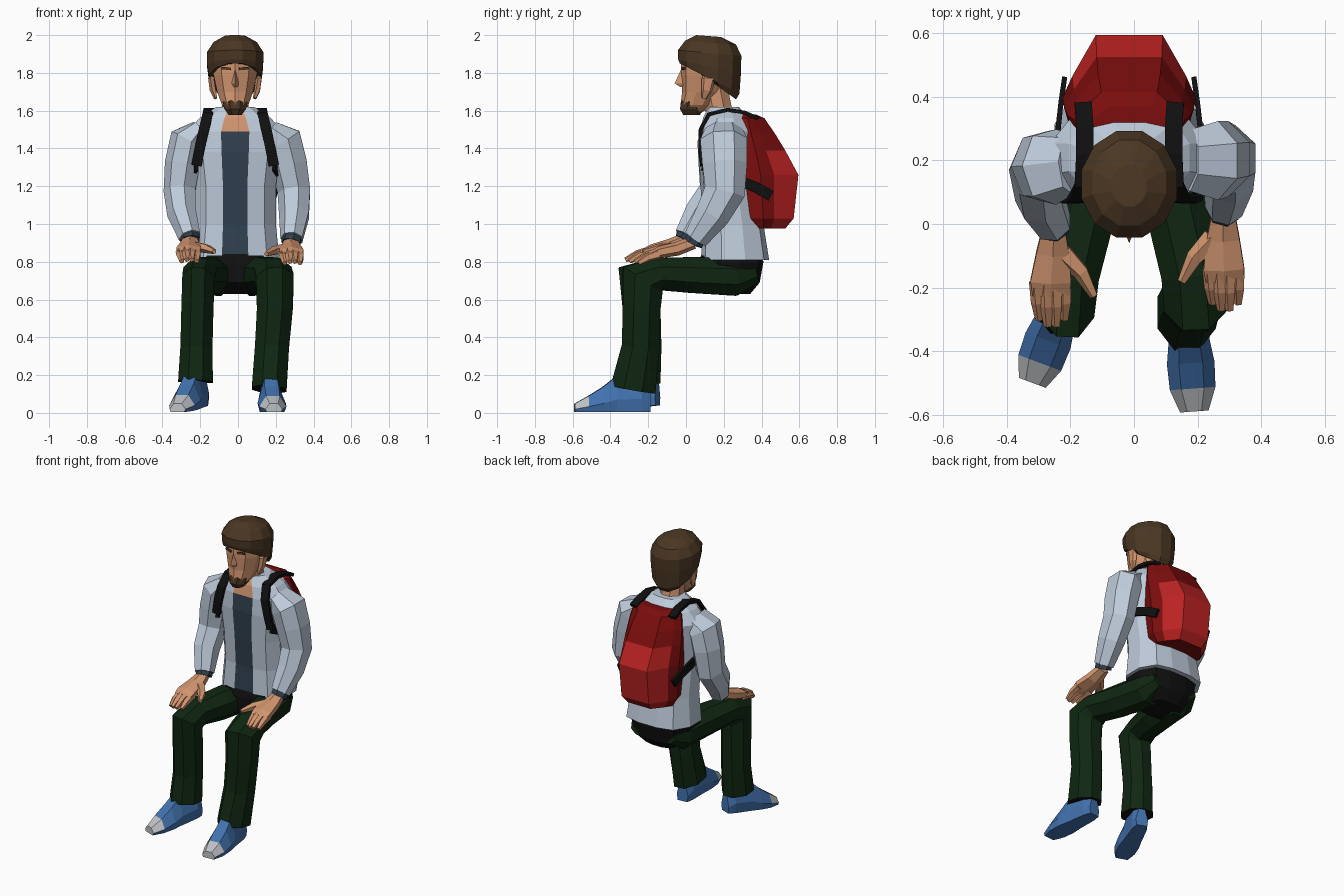
import bpy, bmesh, math
from mathutils import Vector as V

CX = -0.015  # body centre line


def mat(name, r, g, b):
    m = bpy.data.materials.new(name)
    m.diffuse_color = (r, g, b, 1)
    return m


JACKET = mat("pale blue grey", .52, .60, .71)
SKIN = mat("skin", .64, .30, .16)
BROWN = mat("hair brown", .07, .038, .017)
GREEN = mat("dark green", .005, .020, .006)
BLUE = mat("shoe blue", .055, .17, .43)
GREY = mat("toe grey", .52, .54, .56)
SLATE = mat("slate", .03, .052, .078)
BLACK = mat("black", .005, .005, .005)
DARK_RED = mat("dark red", .20, .004, .004)
RED = mat("red", .50, .016, .016)


def loft(name, rings, mats, rule=None):
    """Skin a list of equal point rings, cap both ends, colour faces by rule."""
    bm = bmesh.new()
    vs = [[bm.verts.new(p) for p in r] for r in rings]
    n = len(rings[0])
    for a, b in zip(vs, vs[1:]):
        for i in range(n):
            j = (i + 1) % n
            bm.faces.new((a[i], a[j], b[j], b[i]))
    bm.faces.new(vs[0])
    bm.faces.new(vs[-1])
    bmesh.ops.recalc_face_normals(bm, faces=bm.faces)
    bm.normal_update()
    if rule:
        for f in bm.faces:
            f.material_index = rule(f.calc_center_median(), f.normal)
    me = bpy.data.meshes.new(name)
    bm.to_mesh(me)
    bm.free()
    for m in mats:
        me.materials.append(m)
    ob = bpy.data.objects.new(name, me)
    bpy.context.collection.objects.link(ob)
    return ob


def ngon(n):
    k = 1 / math.cos(math.pi / n)
    return [(k * math.cos(2 * math.pi * (i + .5) / n), k * math.sin(2 * math.pi * (i + .5) / n)) for i in range(n)]


def tube(name, path, mats, n=8, side=(1, 0, 0), rule=None):
    """Loft along a path of (x, y, z, half width, half depth)."""
    pts = [V(p[:3]) for p in path]
    rings = []
    for i, p in enumerate(path):
        a, b = pts[max(i - 1, 0)], pts[min(i + 1, len(pts) - 1)]
        t = (b - pts[i]).normalized() + (pts[i] - a).normalized()
        t.normalize()
        u = V(side) - t * t.dot(V(side))
        u.normalize()
        w = t.cross(u)
        rings.append([pts[i] + u * c * p[3] + w * s * p[4] for c, s in ngon(n)])
    return loft(name, rings, mats, rule)


def stack(name, levels, prof, mats, rule=None):
    """Loft horizontal sections (z, y centre, half width, half depth)."""
    return loft(name, [[V((CX + x * rx, yc + y * ry, z)) for x, y in prof]
                       for z, yc, rx, ry in levels], mats, rule)


# torso: open jacket with shirt strip and bare neckline
half = [(.3, -1), (.72, -.88), (1, -.4), (1, .3), (.75, .85), (.3, 1)]
body = half + [(-x, y) for x, y in reversed(half)]


def torso_rule(c, n):
    if abs(c.x - CX) < .02 and n.y < -.2:
        return 2 if c.z > 1.5 else 1
    return 0


stack("jacket_torso", [(.81, .26, .235, .18), (1.0, .25, .215, .16), (1.2, .225, .215, .148),
                       (1.38, .212, .24, .145), (1.49, .212, .25, .138), (1.56, .215, .19, .125),
                       (1.62, .20, .10, .08)], body, [JACKET, SLATE, SKIN], torso_rule)

# hips
stack("hips", [(.63, .24, .12, .10), (.69, .23, .19, .16), (.80, .24, .215, .17), (.87, .24, .20, .15)],
      body, [BLACK])

# trouser legs
def leg_rule(c, n):
    return 1 if c.z < .2 and n.z < -.7 else 0


tube("right_trouser_leg", [(.09, .37, .74, .06, .05), (.10, .26, .72, .10, .10), (.14, .03, .73, .10, .095),
                           (.185, -.15, .735, .10, .085), (.195, -.23, .70, .10, .125),
                           (.195, -.235, .55, .095, .10), (.18, -.24, .35, .09, .10),
                           (.165, -.28, .125, .092, .12)], [GREEN, BLACK], rule=leg_rule)
tube("left_trouser_leg", [(-.12, .37, .74, .06, .05), (-.13, .26, .72, .10, .10), (-.16, .03, .73, .10, .095),
                          (-.20, -.16, .735, .09, .085), (-.21, -.245, .70, .085, .13),
                          (-.215, -.235, .55, .085, .10), (-.22, -.225, .35, .085, .095),
                          (-.225, -.24, .165, .092, .105)], [GREEN, BLACK], rule=leg_rule)


# shoes with pale toe caps
def shoe(name, heel, toe, lift):
    h, t = V((*heel, lift)), V((*toe, .004))
    d = t - h
    w = V((-d.y, d.x, 0)).normalized()
    sole = [(-.85, 0), (.85, 0), (1, .35), (.5, 1), (-.5, 1), (-1, .35)]
    rings = [[h + d * k + w * x * hw + V((0, 0, z * ht)) for x, z in sole]
             for k, hw, ht in [(0, .04, .12), (.12, .055, .20), (.45, .065, .19), (.62, .075, .135),
                               (.82, .072, .085), (1, .045, .045)]]
    loft(name, rings, [BLUE, GREY],
         lambda c, n: int((c - h).dot(d) / d.length_squared > .85 and n.z > -.1))


shoe("right_shoe", (.16, -.19), (.19, -.59), .004)
shoe("left_shoe", (-.19, -.15), (-.32, -.50), .04)

# sleeves and shirt cuffs
arms = {
    "right": [(.17, .20, 1.50, .05, .09), (.245, .20, 1.44, .095, .115), (.275, .205, 1.32, .09, .11),
              (.30, .205, 1.17, .082, .10), (.30, .14, 1.05, .075, .085), (.285, .05, .92, .055, .06)],
    "left": [(-.20, .19, 1.50, .05, .09), (-.265, .18, 1.44, .09, .11), (-.29, .18, 1.32, .088, .105),
             (-.305, .17, 1.17, .08, .095), (-.295, .08, 1.05, .072, .085), (-.255, .0, .93, .055, .06)]}
hands = {"right": ((.278, .03, .885), (.283, -.14, .85), (.288, -.27, .80), 1),
         "left": ((-.25, -.02, .90), (-.262, -.18, .86), (-.258, -.32, .81), -1)}
for s, path in arms.items():
    tube(s + "_sleeve", path, [JACKET], n=7)
    wrist, knuck, tip, sg = hands[s]
    wv, kv, tv = V(wrist), V(knuck), V(tip)
    e = V(path[-1][:3])
    tube(s + "_cuff", [(*(e + (wv - e) * k), .048, .048) for k in (-.3, .6)], [SLATE], n=7)
    # palm, four fingers and thumb
    m = wv.lerp(kv, .45)
    tube(s + "_palm", [(*wv.lerp(e, .5), .035, .03), (*m, .052, .032), (*kv, .064, .028),
                       (*kv.lerp(tv, .3), .058, .02)], [SKIN], n=6)
    for i in range(4):
        off = V(((i - 1.5) * .031, 0, -.008 * abs(i - 1.5) + .004))
        tip_i = tv + off * .85 + V((0, .02 * abs(i - 1.5) - .01, 0))
        a = kv + off
        b = a.lerp(tip_i, .55) + V((0, 0, .008))
        tube(f"{s}_finger_{i + 1}", [(*a, .018, .022), (*b, .018, .018), (*tip_i, .011, .011)], [SKIN], n=5)
    base = m + V((-sg * .03, 0, 0))
    tube(s + "_thumb", [(*base, .03, .022), (*(base + V((-sg * .06, -.06, -.012))), .022, .02),
                        (*(base + V((-sg * .10, -.135, -.028))), .011, .011)], [SKIN], n=5)

# neck and head
tube("neck", [(CX, .19, 1.54, .085, .07), (CX, .17, 1.62, .07, .07), (CX, .15, 1.72, .07, .07)], [SKIN])
stack("head", [(1.59, .035, .035, .045), (1.63, .06, .07, .085), (1.70, .09, .095, .105),
               (1.79, .105, .115, .125), (1.86, .12, .12, .14), (1.94, .12, .09, .11)], ngon(10), [SKIN])
loft("nose", [[V((CX - w, -.005, z)), V((CX, y, z)), V((CX + w, -.005, z))]
              for z, y, w in [(1.82, -.025, .010), (1.745, -.06, .024), (1.725, -.03, .020)]], [SKIN])
for s, sg in (("right", 1), ("left", -1)):
    x = CX + sg * .118
    tube(s + "_ear", [(x - sg * .015, .095, 1.665, .008, .012), (x, .11, 1.71, .014, .025),
                      (x + sg * .008, .12, 1.77, .014, .032), (x, .12, 1.79, .01, .02)], [SKIN], n=5)
    tube(s + "_eyebrow", [(CX + sg * .022, -.021, 1.822, .004, .007), (CX + sg * .07, -.006, 1.825, .004, .007)],
         [BROWN], n=4, side=(0, 1, 0))

# hair: rings tilted from a high fringe to a low nape
hair = []
for zf, zb, yc, rx, ry in [(1.845, 1.66, .135, .120, .13), (1.85, 1.69, .125, .138, .158),
                           (1.87, 1.80, .125, .148, .166), (1.92, 1.89, .125, .150, .168),
                           (1.97, 1.95, .13, .115, .135), (2.0, 1.99, .12, .055, .065)]:
    hair.append([V((CX + x * rx, yc + y * ry, zf + (zb - zf) * (y + 1) / 2)) for x, y in ngon(12)])
loft("hair", hair, [BROWN])

# chin beard
stack("beard", [(1.578, .03, .035, .045), (1.61, .03, .058, .062), (1.645, .04, .066, .066),
                (1.66, .055, .05, .068)], ngon(8), [BROWN])

# backpack: dark body with a bright lower back panel
pack_half = [(.9, 0), (1, .3), (.85, .55), (.5, 1)]
pack_prof = pack_half + [(-x, y) for x, y in reversed(pack_half)]
stack("backpack", [(1.58, .29, .13, .08), (1.56, .29, .175, .125), (1.48, .29, .195, .18),
                   (1.39, .30, .205, .225), (1.26, .31, .21, .285), (1.03, .34, .205, .23),
                   (.975, .36, .17, .165)], pack_prof, [DARK_RED, RED],
      lambda c, n: int(c.z < 1.4 and n.y > .45))

# shoulder straps and under-arm straps
for s, sg in (("right", 1), ("left", -1)):
    tube(s + "_shoulder_strap", [(CX + sg * x, y, z, .027, .010) for x, y, z in
                                 [(.145, .38, 1.56), (.14, .31, 1.59), (.14, .22, 1.605), (.145, .12, 1.58),
                                  (.165, .078, 1.50), (.185, .075, 1.41), (.205, .085, 1.31)]], [BLACK], n=4)
    tube(s + "_lower_strap", [(CX + sg * x, y, z, .028, .008) for x, y, z in
                              [(.205, .09, 1.31), (.225, .16, 1.28), (.226, .28, 1.23),
                               (.215, .38, 1.19), (.205, .45, 1.15)]], [BLACK], n=4, side=(0, 0, 1))
